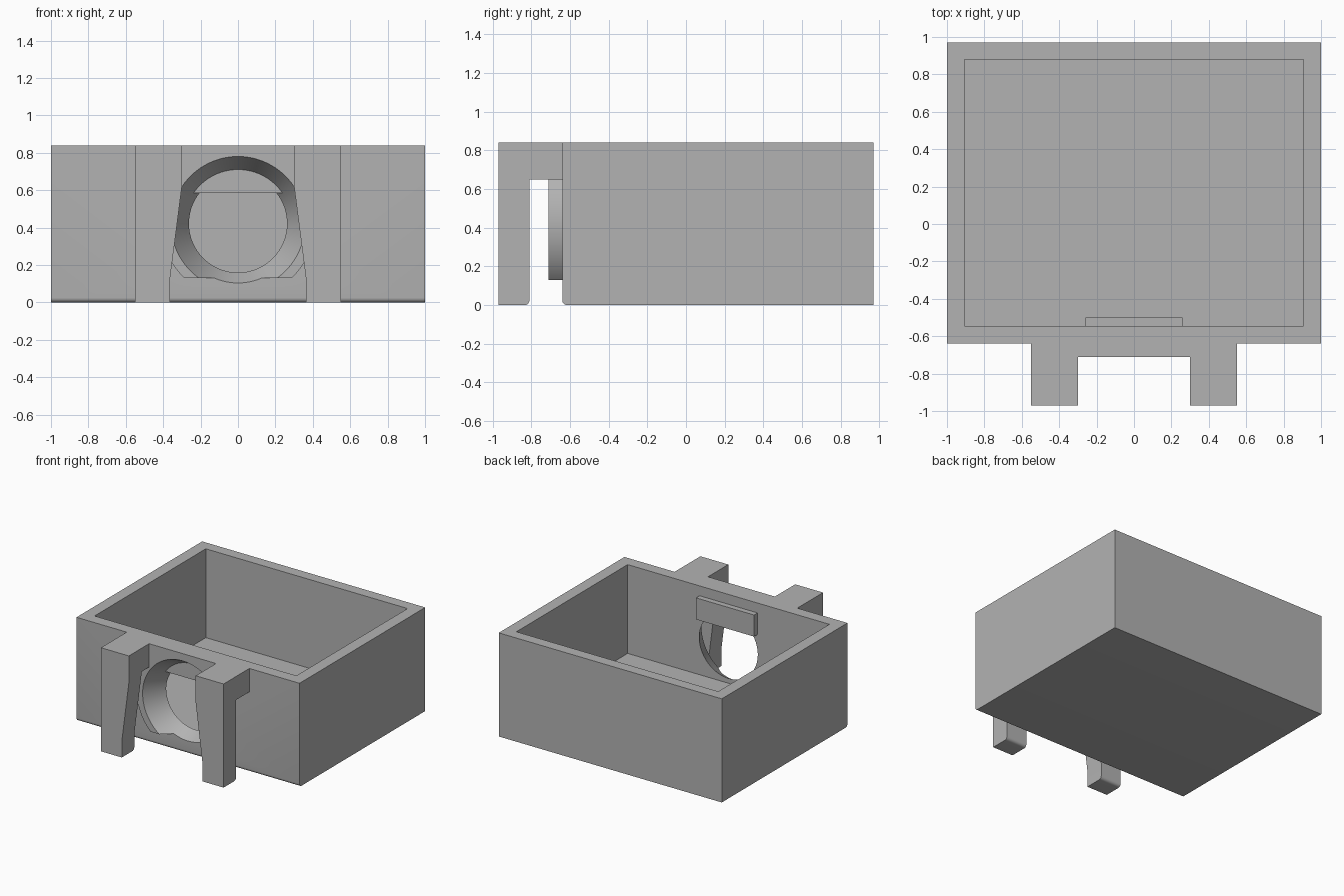
import bpy
import bmesh
from math import radians, sin, cos, asin, sqrt, pi
from mathutils import Vector

cube = bpy.data.objects.get("Cube")
if cube:
    bpy.data.objects.remove(cube, do_unlink=True)

grey = bpy.data.materials.new("plain grey")
grey.use_nodes = True
colour = (0.45, 0.45, 0.45, 1)
grey.diffuse_color = colour
grey.node_tree.nodes["Principled BSDF"].inputs["Base Color"].default_value = colour

HEIGHT, FRONT, BACK = 0.84, -0.64, 0.97
SLOT_TOP, BOSS_FRONT, LEG_FRONT, LEG_BACK = 0.65, -0.71, -0.97, -0.81
HOLE_Z, ROUND = 0.422, 0.025


def prism(name, profile, axis, start, end):
    """Extrude a profile: (y, z) along x, or (x, z) along y."""
    def place(p, t):
        return (t, p[0], p[1]) if axis == "x" else (p[0], t, p[1])
    bm = bmesh.new()
    face = bm.faces.new([bm.verts.new(place(p, start)) for p in profile])
    grown = bmesh.ops.extrude_face_region(bm, geom=[face])["geom"]
    shift = Vector(place((0, 0), end - start))
    bmesh.ops.translate(bm, vec=shift,
                        verts=[v for v in grown if isinstance(v, bmesh.types.BMVert)])
    bmesh.ops.recalc_face_normals(bm, faces=bm.faces)
    mesh = bpy.data.meshes.new(name)
    bm.to_mesh(mesh)
    bm.free()
    obj = bpy.data.objects.new(name, mesh)
    bpy.context.collection.objects.link(obj)
    mesh.materials.append(grey)
    return obj


def rect(a0, a1, b0, b1):
    return [(a0, b0), (a1, b0), (a1, b1), (a0, b1)]


def corner(cy, cz, r, a0, a1, n=6):
    """Arc of points for a rounded profile corner, angles in degrees."""
    angles = [radians(a0 + (a1 - a0) * i / n) for i in range(n + 1)]
    return [(cy + r * cos(a), cz + r * sin(a)) for a in angles]


def finish(obj, cutters=()):
    bpy.ops.object.select_all(action="DESELECT")
    obj.select_set(True)
    bpy.context.view_layer.objects.active = obj
    for cutter in cutters:
        mod = obj.modifiers.new("cut", "BOOLEAN")
        mod.operation, mod.solver, mod.object = "DIFFERENCE", "EXACT", cutter
        bpy.ops.object.modifier_apply(modifier=mod.name)
    bpy.ops.object.shade_smooth_by_angle(angle=radians(25))


# Cutters: tray cavity, tapered round hole, clip slot with a rounded mouth
cavity = prism("cavity_cutter", rect(-0.545, 0.88, 0.12, 1.0), "x", -0.905, 0.905)
bpy.ops.mesh.primitive_cone_add(vertices=96, radius1=0.382, radius2=0.236, depth=0.25,
                                location=(0, -0.625, HOLE_Z), rotation=(-pi / 2, 0, 0))
hole = bpy.context.object
hole.name = "hole_cutter"
hole.data.materials.append(grey)
mouth = corner(LEG_BACK - ROUND, ROUND, ROUND, 0, -90)
slot = prism("slot_cutter",
             [(-0.6, SLOT_TOP), (LEG_BACK, SLOT_TOP)] + mouth
             + [(LEG_BACK - ROUND, -0.1), (-0.6, -0.1)], "x", -0.7, 0.7)

# Open tray with a rounded lower front edge
tray = prism("tray", [(BACK, 0), (BACK, HEIGHT), (FRONT, HEIGHT)]
             + corner(FRONT + ROUND, ROUND, ROUND, 180, 270), "x", -1, 1)
finish(tray, [cavity, hole])

# Round boss with a flat bottom and a squared top bridging the arms
radius, flat = 0.41, 0.13
low = asin((flat - HOLE_Z) / radius)
high = asin((SLOT_TOP - HOLE_Z) / radius)
steps = 24
side = []
for i in range(steps + 1):
    a = low + (high - low) * i / steps
    side.append((radius * cos(a), HOLE_Z + radius * sin(a)))
side += [(0.3, SLOT_TOP), (0.3, HEIGHT)]
boss = prism("hole_boss", side + [(-x, z) for x, z in reversed(side)],
             "y", BOSS_FRONT, FRONT)
finish(boss, [hole])

# Hooked clip legs, tapered on their inner faces
for name, s in (("left_clip_leg", 1), ("right_clip_leg", -1)):
    outline = [(0.55, 0), (0.55, HEIGHT), (0.3, HEIGHT), (0.3, 0.62), (0.363, 0.13), (0.363, 0)]
    leg = prism(name, [(s * x, z) for x, z in outline], "y", LEG_FRONT, FRONT)
    finish(leg, [slot])

# Stop plate closing the upper part of the hole
prism("stop_plate", rect(-0.26, 0.26, 0.585, 0.76), "y", -0.59, -0.5)

for cutter in (cavity, hole, slot):
    bpy.data.objects.remove(cutter, do_unlink=True)
